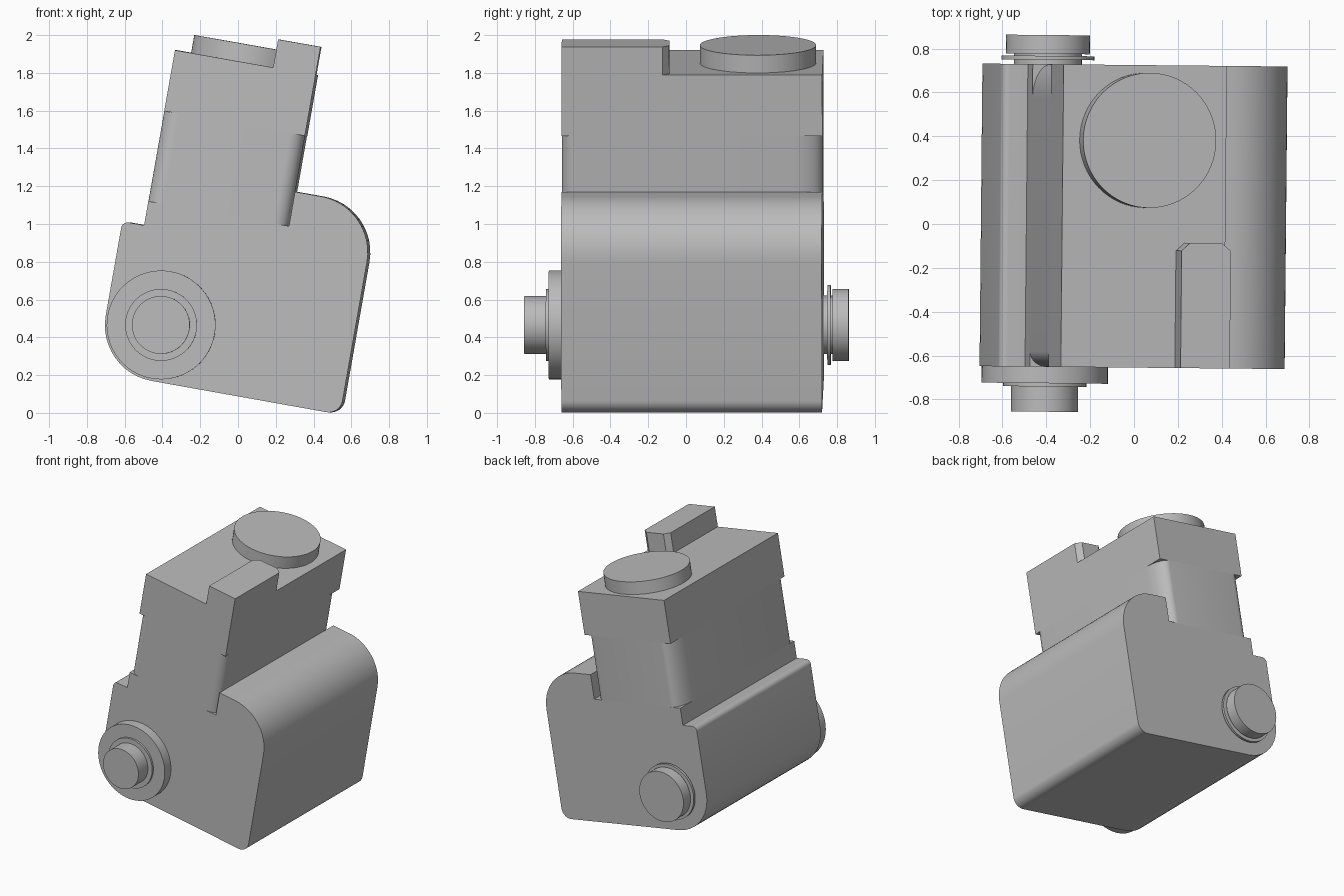
import bpy, bmesh, math
from mathutils import Matrix, Vector

cube = bpy.data.objects.get("Cube")
if cube:
    bpy.data.objects.remove(cube, do_unlink=True)

# Single matte grey
GREY = (0.5, 0.5, 0.5, 1.0)
mat = bpy.data.materials.new("plain_grey")
mat.use_nodes = True
mat.diffuse_color = GREY
mat.node_tree.nodes["Principled BSDF"].inputs["Base Color"].default_value = GREY

# Parts are laid out upright, then the whole device leans to its left
LEAN = Matrix.Rotation(math.radians(-0.55), 4, 'Z') @ Matrix.Rotation(math.radians(10), 4, 'Y')

FRONT, BACK = -0.655, 0.725
LEFT_X, RIGHT_X = 0.10, -0.656      # tower sides
LEDGE, NECK_TOP, HEAD_TOP = 1.022, 1.507, 1.834
HUB = (-0.475, 0.389)


def rounded(corners, steps=12):
    """Outline from right-angled corners (x, y, radius_x, radius_y)."""
    out = []
    for i, (x, y, rx, ry) in enumerate(corners):
        p = Vector((x, y))
        if rx == 0:
            out.append(p)
            continue
        u = (Vector(corners[i - 1][:2]) - p).normalized()
        v = (Vector(corners[(i + 1) % len(corners)][:2]) - p).normalized()
        u *= abs(u.x) * rx + abs(u.y) * ry
        v *= abs(v.x) * rx + abs(v.y) * ry
        for k in range(steps + 1):
            t = math.pi / 2 * k / steps
            out.append(p + u + v - v * math.cos(t) - u * math.sin(t))
    return out


def circle(cx, cy, r, n=64):
    return [(cx + r * math.cos(2 * math.pi * k / n),
             cy + r * math.sin(2 * math.pi * k / n)) for k in range(n)]


def prism(name, outline, axis, lo, hi):
    """Extrude an outline along y (outline is x, z) or along z (outline is x, y)."""
    bm = bmesh.new()
    verts = [bm.verts.new((p[0], lo, p[1]) if axis == 'y' else (p[0], p[1], lo))
             for p in outline]
    face = bm.faces.new(verts)
    ext = bmesh.ops.extrude_face_region(bm, geom=[face])
    move = (0, hi - lo, 0) if axis == 'y' else (0, 0, hi - lo)
    bmesh.ops.translate(bm, vec=move,
                        verts=[g for g in ext["geom"] if isinstance(g, bmesh.types.BMVert)])
    bmesh.ops.recalc_face_normals(bm, faces=bm.faces)
    bm.transform(LEAN)
    mesh = bpy.data.meshes.new(name)
    bm.to_mesh(mesh)
    bm.free()
    mesh.materials.append(mat)
    obj = bpy.data.objects.new(name, mesh)
    bpy.context.collection.objects.link(obj)
    bpy.ops.object.select_all(action='DESELECT')
    obj.select_set(True)
    bpy.context.view_layer.objects.active = obj
    bpy.ops.object.shade_smooth_by_angle(angle=math.radians(30))
    return obj


# Lower housing with a rounded hub corner, a shoulder and a tall rounded side
prism("housing", rounded([
    (-0.773, 0.089, 0.298, 0.298),
    (0.54, 0.086, 0.075, 0.075),
    (0.54, 1.206, 0.30, 0.30),
    (LEFT_X, 1.206, 0, 0),
    (LEFT_X, LEDGE, 0, 0),
    (RIGHT_X, LEDGE, 0, 0),
    (RIGHT_X, 0.893, 0, 0),
    (-0.773, 0.893, 0.035, 0.035)]), 'y', FRONT, BACK)

# Neck with rounded vertical corners, deeper at the back
prism("neck", rounded([
    (RIGHT_X, FRONT, 0.08, 0.07),
    (LEFT_X, FRONT, 0.08, 0.07),
    (LEFT_X, BACK, 0.085, 0.16),
    (RIGHT_X, BACK, 0.085, 0.16)]), 'z', LEDGE, NECK_TOP)

# Square head
prism("head", [(RIGHT_X, FRONT), (LEFT_X, FRONT), (LEFT_X, BACK), (RIGHT_X, BACK)],
      'z', NECK_TOP, HEAD_TOP)

# Top button and chamfered rail
prism("top_button", circle(-0.271, 0.382, 0.308), 'z', HEAD_TOP, 1.929)
prism("top_rail", [(-0.128, FRONT), (LEFT_X, FRONT), (LEFT_X, -0.12), (0.06, -0.085),
                   (-0.09, -0.085), (-0.128, -0.12)], 'z', HEAD_TOP, 1.985)

# Pivot pieces on the front and back faces
for name, radius, lo, hi in [
        ("front_hub", 0.288, -0.73, FRONT),
        ("front_collar", 0.19, -0.745, -0.73),
        ("front_pin", 0.153, -0.86, -0.745),
        ("back_neck", 0.155, BACK, 0.775),
        ("back_flange", 0.212, 0.745, 0.763),
        ("back_pin", 0.191, 0.772, 0.858)]:
    prism(name, circle(*HUB, radius), 'y', lo, hi)
